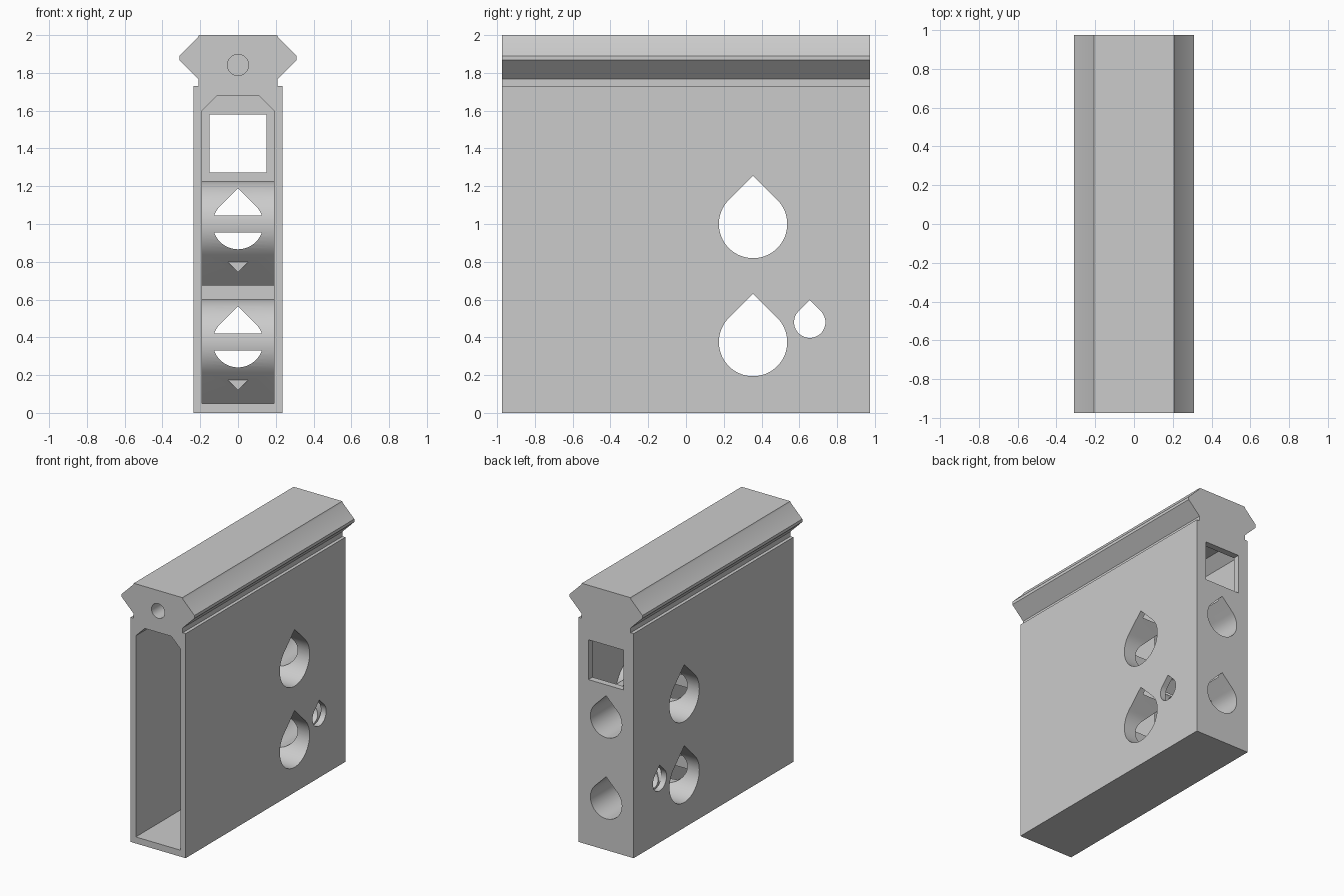
import bpy, bmesh
from math import sin, cos, radians, sqrt

if "Cube" in bpy.data.objects:
    bpy.data.objects.remove(bpy.data.objects["Cube"], do_unlink=True)

grey = bpy.data.materials.new("light grey")
grey.use_nodes = True
grey.diffuse_color = (0.6, 0.6, 0.6, 1)
grey.node_tree.nodes["Principled BSDF"].inputs["Base Color"].default_value = (0.6, 0.6, 0.6, 1)

HALF = 0.973      # half the length
WALL = 0.05
CROSS_Y = 0.355   # centre line of the cross tubes


def prism(name, outline, axis, start, end):
    """Extrude an outline of (across, z) points along x or y."""
    bm = bmesh.new()
    rings = []
    for t in (start, end):
        rings.append([bm.verts.new((t, u, z) if axis == "X" else (u, t, z)) for u, z in outline])
    bm.faces.new(rings[0])
    bm.faces.new(rings[1])
    n = len(outline)
    for i in range(n):
        j = (i + 1) % n
        bm.faces.new((rings[0][i], rings[0][j], rings[1][j], rings[1][i]))
    bmesh.ops.recalc_face_normals(bm, faces=bm.faces)
    mesh = bpy.data.meshes.new(name)
    bm.to_mesh(mesh)
    bm.free()
    mesh.materials.append(grey)
    obj = bpy.data.objects.new(name, mesh)
    bpy.context.collection.objects.link(obj)
    return obj


def teardrop(u, z, r, tip=1, steps=48):
    """Round outline closed by a 45 degree tip, up (1) or down (-1)."""
    arc = [radians(135 + 270 * i / steps) for i in range(steps + 1)]
    pts = [(u + r * cos(a), z + tip * r * sin(a)) for a in arc]
    return pts + [(u, z + tip * r * sqrt(2))]


def circle(u, z, r, steps=48):
    return [(u + r * cos(radians(360 * i / steps)), z + r * sin(radians(360 * i / steps)))
            for i in range(steps)]


def box(w, low, high):
    return [(-w, low), (w, low), (w, high), (-w, high)]


def combine(target, tool, operation):
    mod = target.modifiers.new(operation.lower(), "BOOLEAN")
    mod.operation = operation
    mod.solver = "EXACT"
    mod.object = tool
    bpy.context.view_layer.objects.active = target
    bpy.ops.object.modifier_apply(modifier=mod.name)
    bpy.data.objects.remove(tool, do_unlink=True)


# Body and rail head share one mirrored profile
side = [(0.235, 0), (0.235, 1.73), (0.21, 1.73), (0.21, 1.767), (0.31, 1.867),
        (0.31, 1.89), (0.213, 1.987), (0.207, 2.0)]
body = prism("rail_body", side + [(-x, z) for x, z in reversed(side)], "Y", -HALF, HALF)

# Hollow open at the front, with chamfered upper corners
hollow = [(0.19, WALL), (0.19, 1.6), (0.113, 1.677)]
hollow += [(-x, z) for x, z in reversed(hollow)]
combine(body, prism("hollow", hollow, "Y", -HALF - 0.1, HALF - WALL), "DIFFERENCE")

# Tubes inside the hollow, with a ridge below as support
for z in (0.375, 1.0):
    combine(body, prism("cross_tube", teardrop(CROSS_Y, z, 0.23, -1), "X", -0.21, 0.21), "UNION")
    combine(body, prism("long_tube", teardrop(0, z, 0.181, -1), "Y", CROSS_Y - 0.125, HALF - 0.02), "UNION")

# Bores through the tubes
for z in (0.375, 1.0):
    combine(body, prism("cross_bore", teardrop(CROSS_Y, z, 0.181), "X", -1, 1), "DIFFERENCE")
    combine(body, prism("long_bore", teardrop(0, z, 0.134), "Y", CROSS_Y - 0.2255, HALF + 0.1), "DIFFERENCE")

# Small side hole, back window and pilot hole in the rail head
combine(body, prism("small_hole", teardrop(0.655, 0.48, 0.083), "X", -1, 1), "DIFFERENCE")
combine(body, prism("window", box(0.15, 1.273, 1.58), "Y", HALF - 0.2, HALF + 0.1), "DIFFERENCE")
combine(body, prism("pilot_hole", circle(0, 1.842, 0.056), "Y", -HALF - 0.1, -HALF + 0.4), "DIFFERENCE")

# Smooth bores, sharp edges
bpy.ops.object.select_all(action="DESELECT")
body.select_set(True)
bpy.context.view_layer.objects.active = body
bpy.ops.object.shade_smooth_by_angle(angle=radians(30))
